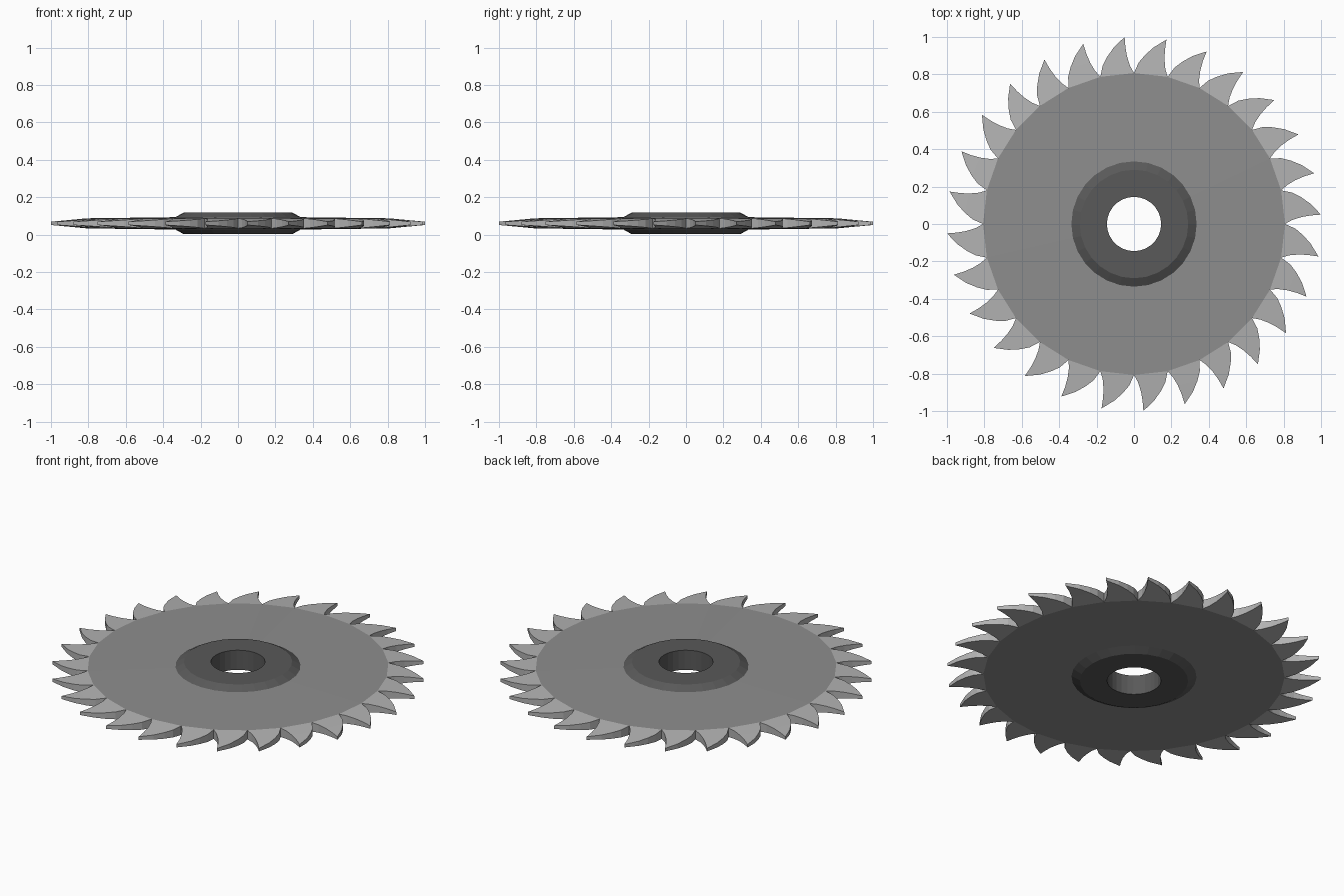
import bpy, bmesh
from math import sin, cos, pi, radians, hypot

if "Cube" in bpy.data.objects:
    bpy.data.objects.remove(bpy.data.objects["Cube"])

N = 28          # teeth, also the number of disc sides
ZC = 0.06       # mid plane height
STEP = 2 * pi / N


def material(name, g):
    m = bpy.data.materials.new(name)
    m.diffuse_color = (g, g, g, 1)
    m.use_nodes = True
    m.node_tree.nodes["Principled BSDF"].inputs["Base Color"].default_value = m.diffuse_color
    return m


def finish(name, bm, mat):
    bmesh.ops.remove_doubles(bm, verts=bm.verts, dist=1e-5)
    bmesh.ops.recalc_face_normals(bm, faces=bm.faces)
    me = bpy.data.meshes.new(name)
    bm.to_mesh(me)
    bm.free()
    ob = bpy.data.objects.new(name, me)
    bpy.context.collection.objects.link(ob)
    me.materials.append(mat)
    return ob


def lathe(name, profile, mat, closed):
    """Spin (radius, height from mid plane) points round z."""
    bm = bmesh.new()
    rings = [[bm.verts.new((r * cos(i * STEP), r * sin(i * STEP), ZC + h))
              for i in range(N)] for r, h in profile]
    pairs = list(zip(rings, rings[1:]))
    if closed:
        pairs.append((rings[-1], rings[0]))
    for a, b in pairs:
        for i in range(N):
            j = (i + 1) % N
            bm.faces.new((a[i], a[j], b[j], b[i]))
    return finish(name, bm, mat)


R = 0.807
dark, mid, light = material("hub_grey", 0.10), material("disc_grey", 0.27), material("tooth_grey", 0.45)

# Hub with chamfered rims and a through bore
lathe("hub", [(0.145, -0.058), (0.29, -0.058), (0.335, -0.033), (0.335, 0.033),
              (0.29, 0.058), (0.145, 0.058)], dark, True)

# Blade disc, both faces, thinning slightly outwards
for side, name in ((1, "disc_top"), (-1, "disc_bottom")):
    lathe(name, [(0.335, side * 0.033), (R, side * 0.027)], mid, False)

# Teeth: a hooked front edge and a bowed back edge meeting at the tip
front = [(R, 0.0), (0.845, 0.021), (0.895, 0.037), (0.945, 0.046), (1.0, 0.05)]
back = [(R * cos(STEP), R * sin(STEP)), (0.846, 0.168), (0.893, 0.144), (0.944, 0.108), (1.0, 0.05)]


def half(x, y):
    return 0.027 - 0.018 * max(0, hypot(x, y) - R) / (1 - R)


bm = bmesh.new()
for k in range(N):
    c, s = cos(k * STEP), sin(k * STEP)

    def put(p, side):
        x, y = p
        return bm.verts.new((x * c - y * s, x * s + y * c, ZC + side * half(x, y)))
    ft, fb, bt, bb = [[put(p, sd) for p in e[:4]] for e, sd in
                      ((front, 1), (front, -1), (back, 1), (back, -1))]
    tt, tb = put(front[4], 1), put(front[4], -1)
    ft.append(tt), bt.append(tt), fb.append(tb), bb.append(tb)
    for a, b in ((ft, bt), (fb, bb), (ft, fb), (bt, bb)):
        for i in range(4):
            quad = list(dict.fromkeys((a[i], a[i + 1], b[i + 1], b[i])))
            bm.faces.new(quad)
finish("teeth", bm, light)
